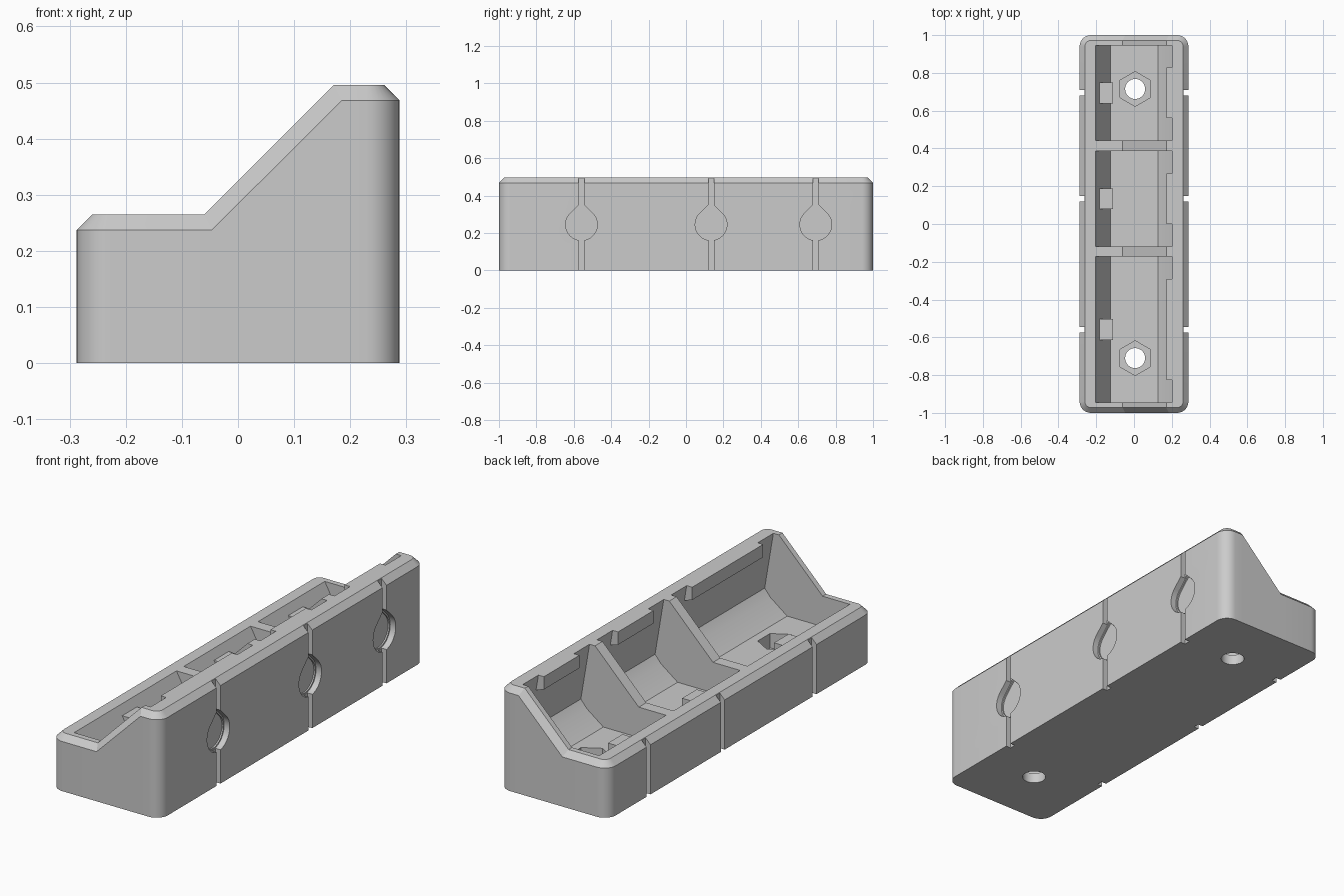
import bpy, bmesh
from math import sin, cos, pi, radians

cube = bpy.data.objects.get("Cube")
if cube:
    bpy.data.objects.remove(cube, do_unlink=True)

grey = bpy.data.materials.new("plain_grey")
grey.use_nodes = True
colour = (0.6, 0.6, 0.6, 1)
grey.diffuse_color = colour
grey.node_tree.nodes["Principled BSDF"].inputs["Base Color"].default_value = colour


def finish(name, bm):
    bmesh.ops.recalc_face_normals(bm, faces=bm.faces)
    mesh = bpy.data.meshes.new(name)
    bm.to_mesh(mesh)
    bm.free()
    mesh.materials.append(grey)
    ob = bpy.data.objects.new(name, mesh)
    bpy.context.collection.objects.link(ob)
    return ob


def prism(name, points, axis, a, b):
    """Extrude a 2D outline along an axis between a and b."""
    place = {"x": lambda p, t: (t, p[0], p[1]),
             "y": lambda p, t: (p[0], t, p[1]),
             "z": lambda p, t: (p[0], p[1], t)}[axis]
    bm = bmesh.new()
    lo = [bm.verts.new(place(p, a)) for p in points]
    hi = [bm.verts.new(place(p, b)) for p in points]
    bm.faces.new(lo)
    bm.faces.new(hi)
    n = len(points)
    for i in range(n):
        j = (i + 1) % n
        bm.faces.new((lo[i], lo[j], hi[j], hi[i]))
    return finish(name, bm)


def rect(x0, x1, y0, y1):
    return [(x0, y0), (x1, y0), (x1, y1), (x0, y1)]


def circle(cx, cy, r, n):
    return [(cx + r * sin(2 * pi * i / n), cy + r * cos(2 * pi * i / n)) for i in range(n)]


def teardrop(cy, cz, r, n=36):
    arc = [radians(45 - 270 * i / n) for i in range(n + 1)]
    return [(cy, cz + r * 2 ** 0.5)] + [(cy + r * cos(t), cz + r * sin(t)) for t in arc]


# Body: rounded plan, stepped and sloped top, chamfered rim
W, L, R, C = 0.288, 1.0, 0.06, 0.028
LOW, HIGH = 0.265, 0.496


def half_outline(inset, x_low, x_high, drop):
    w, l, r = W - inset, L - inset, R - inset
    arc = [pi / 2 * i / 8 for i in range(9)]
    left = [(-w + r - r * cos(t), -l + r - r * sin(t), LOW - drop) for t in arc]
    right = [(w - r + r * sin(t), -l + r - r * cos(t), HIGH - drop) for t in arc]
    return left + [(x_low, -l, LOW - drop), (x_high, -l, HIGH - drop)] + right


def make_body():
    bm = bmesh.new()
    shoulder = half_outline(0, -0.047, 0.185, C)
    rim = half_outline(C, -0.06, 0.171, 0)
    base = [(x, y, 0) for x, y, z in shoulder]
    rings = []
    for half in (base, shoulder, rim):
        loop = half + [(x, -y, z) for x, y, z in reversed(half)]
        rings.append([bm.verts.new(p) for p in loop])
    n = len(rings[0])
    for a, b in zip(rings, rings[1:]):
        for i in range(n):
            j = (i + 1) % n
            bm.faces.new((a[i], a[j], b[j], b[i]))
    bm.faces.new(rings[0])
    # top as flat, slope, flat
    top = rings[2]
    bm.faces.new(top[:10] + top[n - 10:])
    bm.faces.new((top[9], top[10], top[n - 11], top[n - 10]))
    bm.faces.new(top[10:n - 10])
    return finish("holder_body", bm)


body = make_body()


def cut(cutter):
    cutter.hide_render = True
    mod = body.modifiers.new("cut", "BOOLEAN")
    mod.operation = "DIFFERENCE"
    mod.solver = "EXACT"
    mod.object = cutter
    bpy.context.view_layer.objects.active = body
    bpy.ops.object.modifier_apply(modifier=mod.name)
    bpy.data.objects.remove(cutter, do_unlink=True)


# Leaning pockets, each with its grooves, teardrop recess, lip and clip
FLOOR = 0.12
pocket = [(-0.204, 0.6), (-0.204, LOW), (-0.124, FLOOR), (0.127, FLOOR),
          (0.215, 0.185), (0.246, 0.222), (0.2, HIGH), (0.2, 0.6)]
lip = [(0.171, HIGH), (0.202, HIGH), (0.216, 0.42), (0.171, 0.435)]

for label, y0, y1 in (("back", 0.442, 0.946), ("middle", -0.118, 0.386), ("front", -0.945, -0.173)):
    mid = (y0 + y1) / 2
    cut(prism("pocket_cutter", pocket, "y", y0, y1))
    for x0, x1 in ((-0.4, 0.026 - W), (W - 0.026, 0.4)):
        cut(prism("groove_cutter", rect(x0, x1, mid - 0.015, mid + 0.015), "z", -0.1, 0.6))
    cut(prism("recess_cutter", teardrop(mid, 0.245, 0.085), "x", W - 0.029, 0.4))
    cut(prism("inner_recess_cutter", teardrop(mid, 0.245, 0.078), "x", W - 0.036, 0.4))
    prism(label + "_lip", lip, "y", y0 + 0.118, y1 - 0.118)
    prism(label + "_clip", rect(-0.19, -0.112, 0.17, 0.225), "y", mid - 0.055, mid + 0.055)

# Screw holes with hexagonal nut seats
for y in (0.715, -0.71):
    cut(prism("nut_cutter", circle(0.006, y, 0.092, 6), "z", 0.05, 0.2))
    cut(prism("hole_cutter", circle(0.006, y, 0.053, 32), "z", -0.1, 0.2))

bpy.ops.object.select_all(action="DESELECT")
body.select_set(True)
bpy.context.view_layer.objects.active = body
bpy.ops.object.shade_smooth_by_angle(angle=radians(30))
